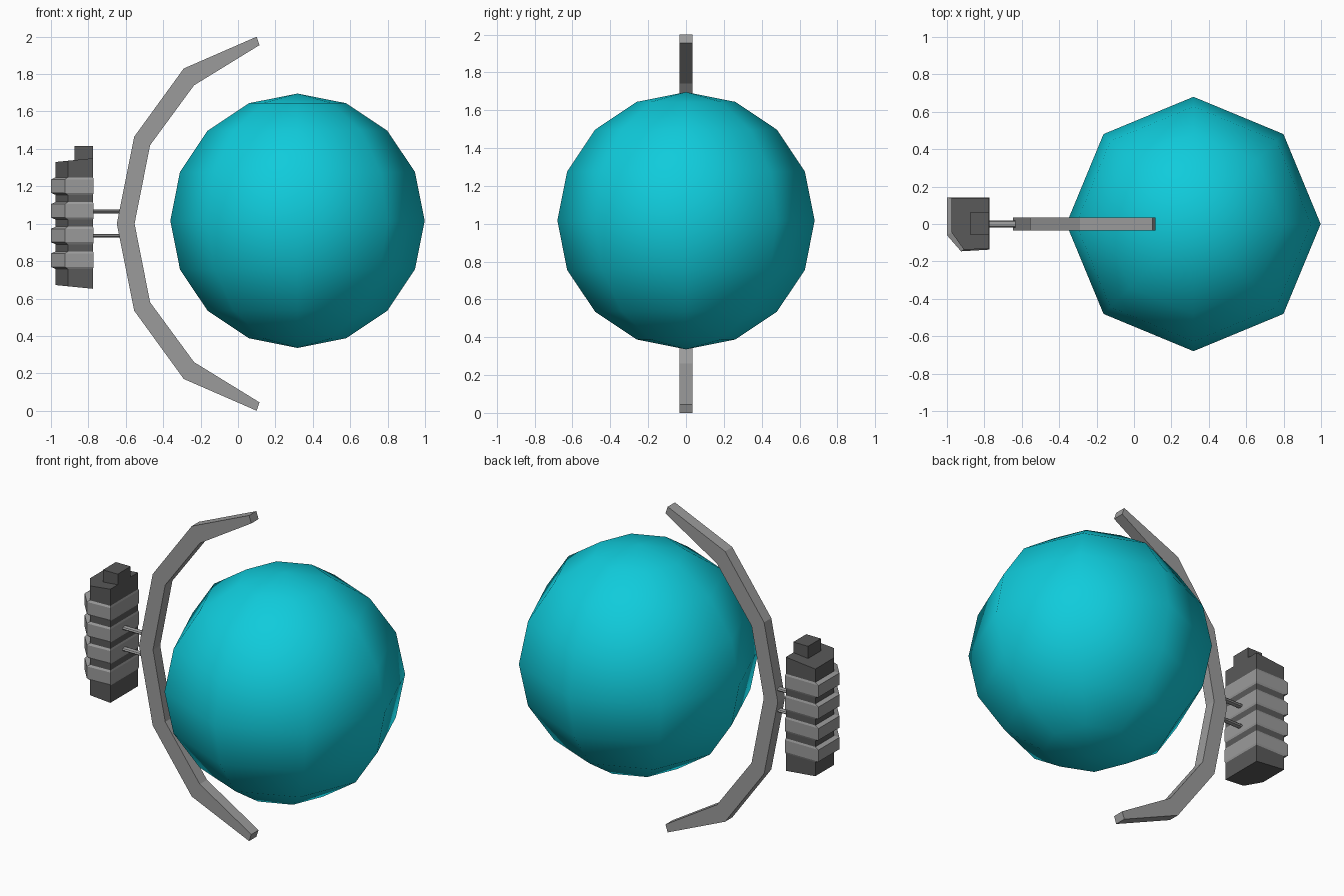
import bpy, bmesh, math
from mathutils import Matrix

if "Cube" in bpy.data.objects:
    bpy.data.objects.remove(bpy.data.objects["Cube"])


def material(name, rgb):
    m = bpy.data.materials.new(name)
    m.diffuse_color = (*rgb, 1)
    m.use_nodes = True
    m.node_tree.nodes["Principled BSDF"].inputs["Base Color"].default_value = m.diffuse_color
    return m


CYAN = material("cyan", (0.005, 0.60, 0.71))
GREY = material("mid grey", (0.33, 0.33, 0.33))
DARK = material("dark grey", (0.10, 0.10, 0.10))


def finish(name, bm, mat, smooth=False):
    bmesh.ops.recalc_face_normals(bm, faces=bm.faces)
    me = bpy.data.meshes.new(name)
    for f in bm.faces:
        f.smooth = smooth
    bm.to_mesh(me)
    bm.free()
    me.materials.append(mat)
    ob = bpy.data.objects.new(name, me)
    bpy.context.collection.objects.link(ob)
    return ob


def loft(name, layers, mat):
    """Join equal-length rings of points and cap both ends."""
    bm = bmesh.new()
    rings = [[bm.verts.new(p) for p in ring] for ring in layers]
    n = len(rings[0])
    for a, b in zip(rings, rings[1:]):
        for i in range(n):
            j = (i + 1) % n
            bm.faces.new((a[i], a[j], b[j], b[i]))
    bm.faces.new(rings[0])
    bm.faces.new(rings[-1])
    return finish(name, bm, mat)


# Globe
bm = bmesh.new()
bmesh.ops.create_uvsphere(bm, u_segments=8, v_segments=8, radius=0.68,
                          matrix=Matrix.Translation((0.318, 0, 1.016)))
finish("globe", bm, CYAN, smooth=True)

# Curved bow: upper half as outer/inner pairs, mirrored about z = 1
half = [((0.10, 2.0), (0.115, 1.955)), ((-0.29, 1.83), (-0.235, 1.74)),
        ((-0.555, 1.465), (-0.47, 1.42))]
pairs = half + [((-0.648, 1.0), (-0.553, 1.0))]
pairs += [tuple((x, 2 - z) for x, z in p) for p in reversed(half)]
loft("bow", [[(o[0], -0.035, o[1]), (o[0], 0.035, o[1]),
              (i[0], 0.035, i[1]), (i[0], -0.035, i[1])] for o, i in pairs], GREY)

# Hand grip body with slightly sloping ends
body = [(-0.775, 0.138), (-0.975, 0.138), (-0.975, -0.045),
        (-0.91, -0.137), (-0.775, -0.132)]
slope = lambda x: 0.1 * (x + 0.775)
loft("grip_body", [[(x, y, 0.652 - slope(x)) for x, y in body],
                   [(x, y, 1.35 + slope(x)) for x, y in body]], DARK)

# Four raised bands with bevelled upper and lower edges
outer = [(-0.772, 0.142), (-1.0, 0.142), (-1.0, -0.06),
         (-0.925, -0.146), (-0.772, -0.137)]
for k in range(4):
    c = 0.805 + 0.132 * k
    rings = [(body, -0.047), (outer, -0.036), (outer, 0.036), (body, 0.047)]
    loft(f"grip_band_{k + 1}", [[(x, y, c + d) for x, y in p] for p, d in rings], GREY)

# Cap block on top of the grip
block = [(-0.875, -0.06), (-0.775, -0.06), (-0.775, 0.065), (-0.875, 0.065)]
loft("grip_cap", [[(x, y, z) for x, y in block] for z in (1.32, 1.415)], DARK)

# Two rods joining grip and bow
for k, z in enumerate((0.935, 1.065)):
    ring = [(0.02 * math.cos(a * math.pi / 4), 0.01 * math.sin(a * math.pi / 4))
            for a in range(8)]
    loft(f"rod_{k + 1}", [[(x, y, z + h) for y, h in ring] for x in (-0.79, -0.62)], GREY)
